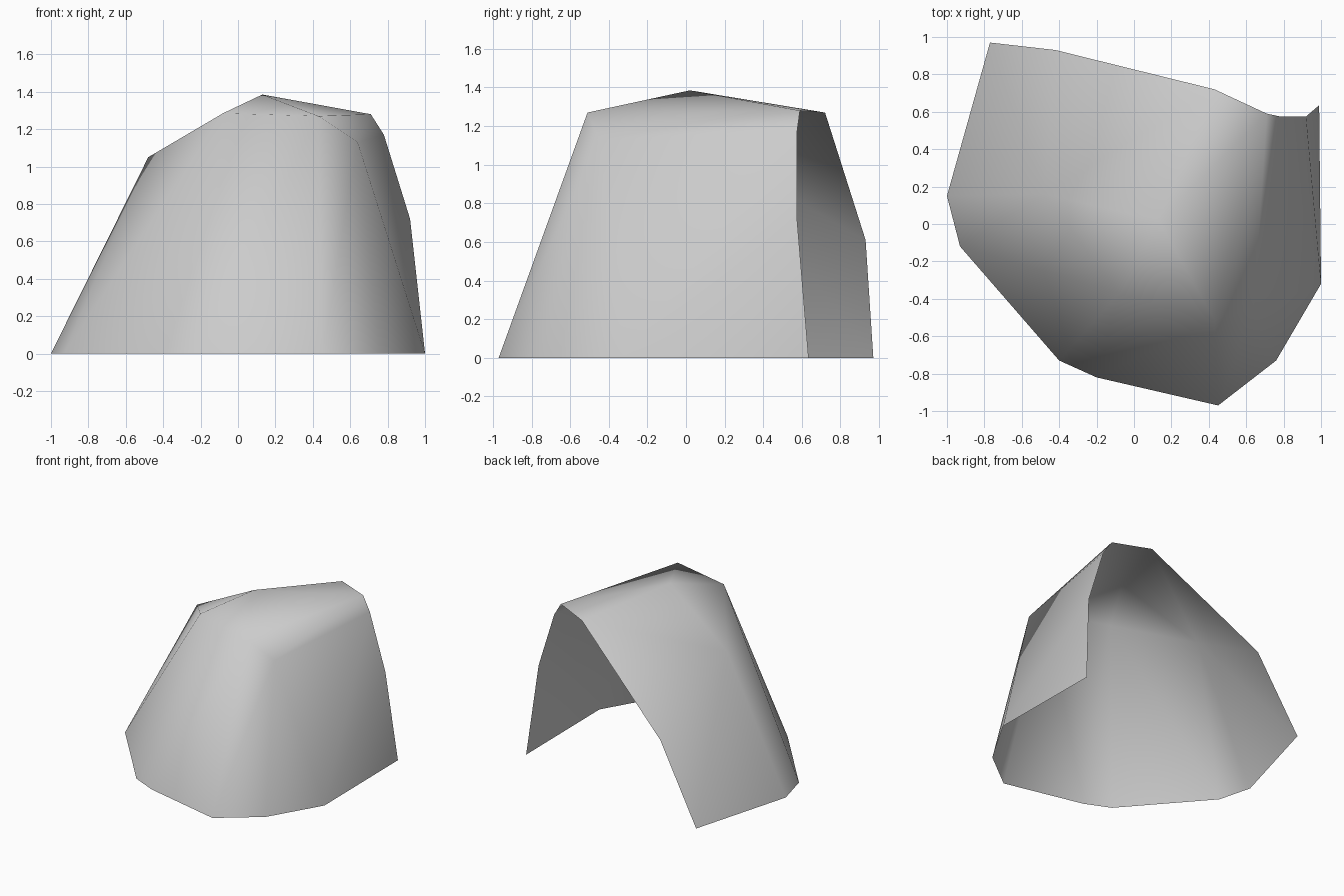
import bpy, bmesh

if "Cube" in bpy.data.objects:
    bpy.data.objects.remove(bpy.data.objects["Cube"])

# One plain grey colour
grey = bpy.data.materials.new("plain grey")
grey.diffuse_color = (0.6, 0.6, 0.6, 1)
grey.use_nodes = True
grey.node_tree.nodes["Principled BSDF"].inputs["Base Color"].default_value = grey.diffuse_color

bm = bmesh.new()


def chain(points):
    return [bm.verts.new(p) for p in points]


def stitch(upper, lower, steps):
    """Join two chains with triangles; each step advances the upper (u) or lower (l) chain."""
    i = j = 0
    for s in steps:
        if s == "u":
            bm.faces.new((upper[i], lower[j], upper[i + 1]))
            i += 1
        else:
            bm.faces.new((upper[i], lower[j], lower[j + 1]))
            j += 1


# Ground rim, from the back left round the front to the back right
rim = chain([(x, y, 0) for x, y in (
    (-.77, .97), (-1, .15), (-.93, -.12), (-.4, -.73), (-.2, -.82),
    (.45, -.97), (.76, -.73), (1, -.32), (.99, .635))])

# Shoulder line in the same order, starting and ending on the open back edge
shoulder = chain([(-.42, .93, .61), (-.48, .16, 1.05), (-.08, -.37, 1.285),
                  (.43, -.51, 1.27), (.64, -.45, 1.13), (.78, .575, 1.17),
                  (.92, .575, .72)])
back_left, left, front_left, front, right, back_right, _ = shoulder

# Top of the opening, and the peak
arch_right, arch_left, peak = chain([(.71, .59, 1.28), (.43, .72, 1.27), (.13, .02, 1.385)])

# Walls between rim and shoulder
stitch(shoulder, rim, "ullullululluul")

# Crown: fan round the peak, plus the slopes at each side
ring = [left, front_left, front, arch_right, arch_left, left]
for a, b in zip(ring, ring[1:]):
    bm.faces.new((peak, a, b))
stitch([arch_right, front], [back_right, right], "")
bm.faces.new((left, arch_left, back_left))
bm.faces.new((front, right, arch_right))
bm.faces.new((right, back_right, arch_right))

# Soft shading over the whole open shell
for f in bm.faces:
    f.smooth = True
mesh = bpy.data.meshes.new("open_shell")
bm.to_mesh(mesh)
bm.free()
mesh.materials.append(grey)
shell = bpy.data.objects.new("open_shell", mesh)
bpy.context.collection.objects.link(shell)
